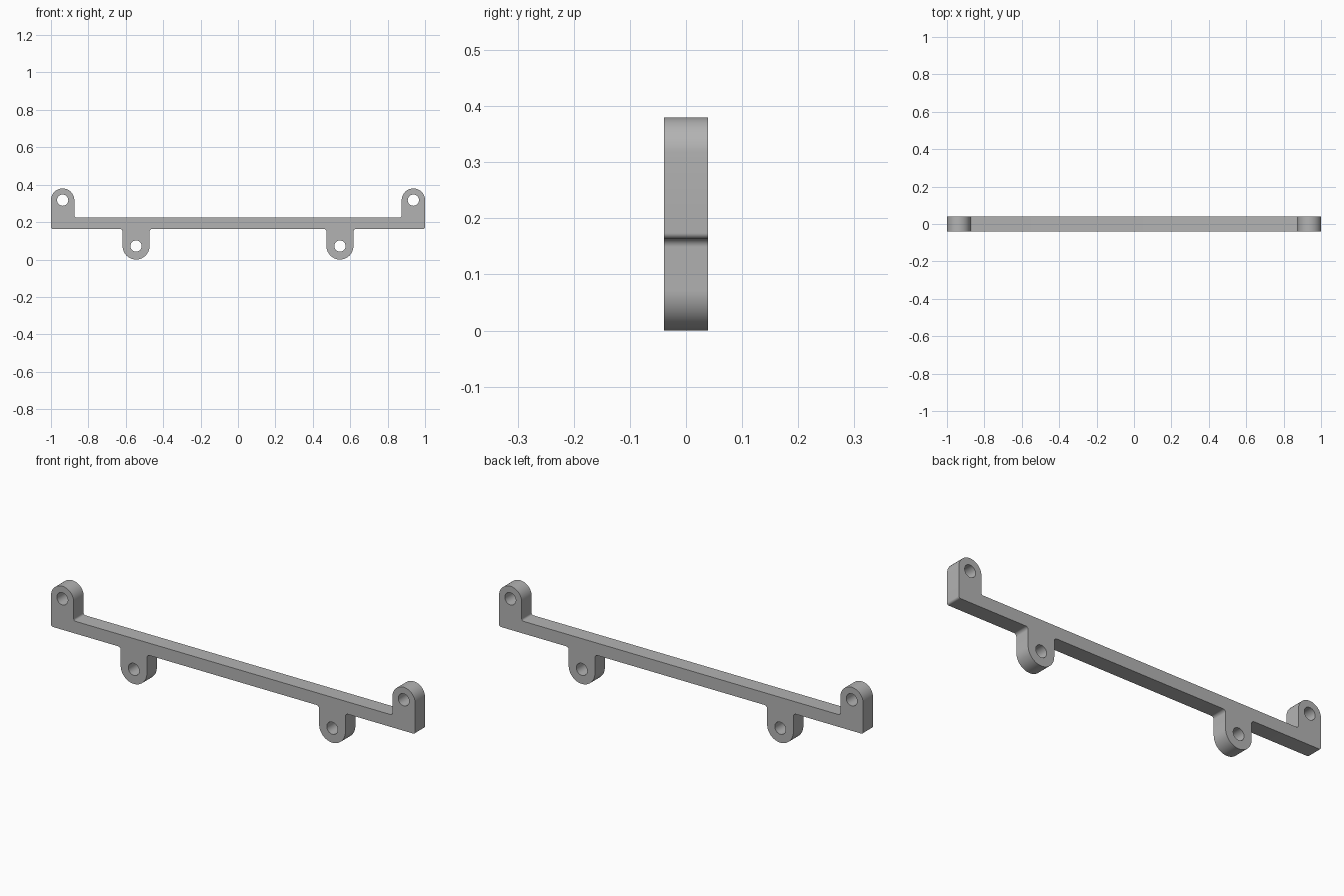
import bpy, bmesh, math
from mathutils import Matrix

if "Cube" in bpy.data.objects:
    bpy.data.objects.remove(bpy.data.objects["Cube"])

HALF_DEPTH = 0.039
BAR_BOTTOM, BAR_TOP = 0.164, 0.225
TAB_X, TAB_R = 0.545, 0.072        # lower tabs
EAR_R, EAR_Z = 0.0625, 0.3175      # upper end ears
EAR_X = 1 - EAR_R
HOLE_R = 0.03
FILLET, SMALL = 0.015, 0.01


def arc(cx, cz, r, start, end, n):
    """Points on an arc, angles in degrees."""
    angles = [math.radians(start + (end - start) * i / n) for i in range(n + 1)]
    return [(cx + r * math.cos(a), cz + r * math.sin(a)) for a in angles]


def add_loop(curve, pts):
    spline = curve.splines.new('POLY')
    spline.points.add(len(pts) - 1)
    for p, (x, z) in zip(spline.points, pts):
        p.co = (x, z, 0, 1)
    spline.use_cyclic_u = True


# Right half of the outline, from the bar underside round to the bar top
half = (
    arc(TAB_X - TAB_R - FILLET, BAR_BOTTOM - FILLET, FILLET, 90, 0, 8)
    + arc(TAB_X, TAB_R, TAB_R, 180, 360, 32)
    + arc(TAB_X + TAB_R + FILLET, BAR_BOTTOM - FILLET, FILLET, 180, 90, 8)
    + arc(1 - SMALL, BAR_BOTTOM + SMALL, SMALL, -90, 0, 6)
    + arc(EAR_X, EAR_Z, EAR_R, 0, 180, 32)
    + arc(1 - 2 * EAR_R - SMALL, BAR_TOP + SMALL, SMALL, 0, -90, 6)
)
outline = half + [(-x, z) for x, z in reversed(half)]

# Flat filled profile with four screw holes, extruded to depth
curve = bpy.data.curves.new("bracket_profile", 'CURVE')
curve.dimensions = '2D'
curve.fill_mode = 'BOTH'
curve.extrude = HALF_DEPTH
add_loop(curve, outline)
for side in (-1, 1):
    add_loop(curve, arc(side * TAB_X, TAB_R, HOLE_R, 0, 352.5, 47))
    add_loop(curve, arc(side * EAR_X, EAR_Z, HOLE_R, 0, 352.5, 47))

profile = bpy.data.objects.new("bracket_profile", curve)
bpy.context.collection.objects.link(profile)
bpy.context.view_layer.update()
depsgraph = bpy.context.evaluated_depsgraph_get()
mesh = bpy.data.meshes.new_from_object(profile.evaluated_get(depsgraph))
bpy.data.objects.remove(profile)

# Weld the shell and stand it upright
bm = bmesh.new()
bm.from_mesh(mesh)
bmesh.ops.remove_doubles(bm, verts=bm.verts, dist=1e-5)
bmesh.ops.transform(bm, matrix=Matrix.Rotation(math.pi / 2, 4, 'X'), verts=bm.verts)
bmesh.ops.recalc_face_normals(bm, faces=bm.faces)
bm.to_mesh(mesh)
bm.free()

grey = bpy.data.materials.new("plain_grey")
grey.diffuse_color = (0.45, 0.45, 0.45, 1)
grey.use_nodes = True
grey.node_tree.nodes["Principled BSDF"].inputs["Base Color"].default_value = grey.diffuse_color
mesh.materials.clear()
mesh.materials.append(grey)

bracket = bpy.data.objects.new("mounting_bracket", mesh)
bpy.context.collection.objects.link(bracket)
bpy.context.view_layer.objects.active = bracket
bracket.select_set(True)
bpy.ops.object.shade_smooth_by_angle(angle=math.radians(30))
